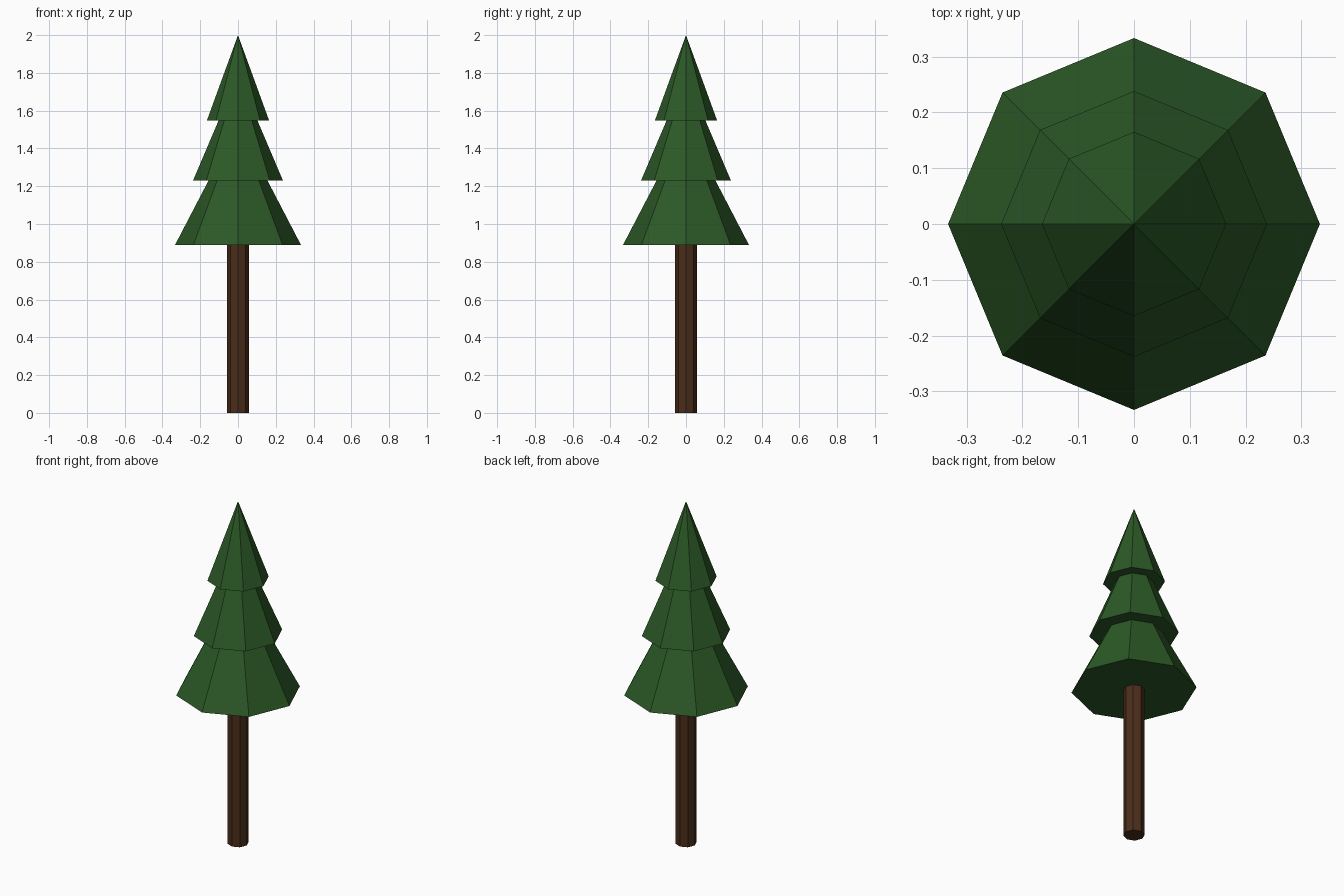
import bpy

if "Cube" in bpy.data.objects:
    bpy.data.objects.remove(bpy.data.objects["Cube"])

SIDES = 8


def material(name, color):
    mat = bpy.data.materials.new(name)
    mat.diffuse_color = (*color, 1)
    mat.use_nodes = True
    mat.node_tree.nodes["Principled BSDF"].inputs["Base Color"].default_value = mat.diffuse_color
    return mat


def tapered(name, z0, z1, r0, r1, mat):
    bpy.ops.mesh.primitive_cone_add(vertices=SIDES, radius1=r0, radius2=r1,
                                    depth=z1 - z0, location=(0, 0, (z0 + z1) / 2))
    ob = bpy.context.object
    ob.name = name
    ob.data.materials.append(mat)
    return ob


bark = material("bark", (0.07, 0.027, 0.01))
needles = material("needles", (0.025, 0.1, 0.02))

# Trunk, ending just inside the lowest foliage tier
tapered("trunk", 0, 0.9, 0.057, 0.057, bark)

# Foliage tiers: each cone's tip is buried in the tier above
tiers = [("lower_foliage", 0.89, 1.53, 0.333),
         ("middle_foliage", 1.23, 1.79, 0.238),
         ("upper_foliage", 1.547, 2.0, 0.165)]
for name, z0, z1, radius in tiers:
    tapered(name, z0, z1, radius, 0, needles)
